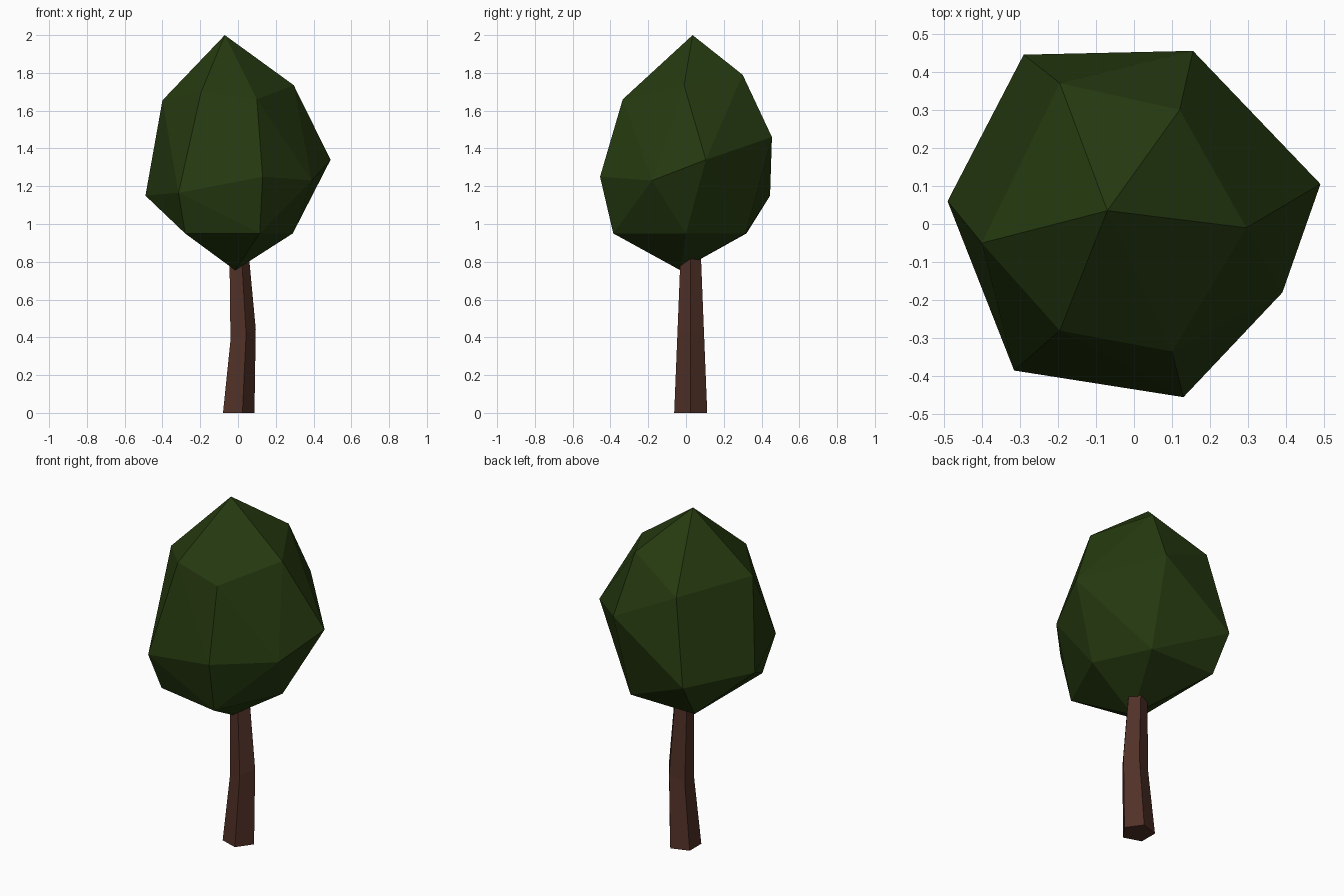
import bpy, bmesh
from math import cos, sin, tau

cube = bpy.data.objects.get("Cube")
if cube:
    bpy.data.objects.remove(cube, do_unlink=True)


def make_material(name, rgb):
    mat = bpy.data.materials.new(name)
    mat.use_nodes = True
    color = (*rgb, 1.0)
    mat.diffuse_color = color
    bsdf = mat.node_tree.nodes["Principled BSDF"]
    bsdf.inputs["Base Color"].default_value = color
    bsdf.inputs["Roughness"].default_value = 0.9
    return mat


def make_object(name, bm, mat):
    bmesh.ops.recalc_face_normals(bm, faces=bm.faces)
    mesh = bpy.data.meshes.new(name)
    bm.to_mesh(mesh)
    bm.free()
    mesh.materials.append(mat)
    obj = bpy.data.objects.new(name, mesh)
    bpy.context.collection.objects.link(obj)
    return obj


leaf_green = make_material("leaf green", (0.019, 0.042, 0.005))
bark_brown = make_material("bark brown", (0.082, 0.030, 0.020))

# Crown: faceted hull around a tip, three irregular rings and a bottom point
apex = [(-0.07, 0.035, 2.0)]
upper_ring = [(-0.40, -0.05, 1.655), (-0.195, 0.37, 1.63), (0.12, 0.30, 1.79),
              (0.295, -0.01, 1.735), (0.10, -0.335, 1.66), (-0.195, -0.28, 1.70)]
middle_ring = [(-0.49, 0.06, 1.15), (-0.29, 0.445, 1.15), (0.155, 0.455, 1.46),
               (0.49, 0.105, 1.34), (0.39, -0.18, 1.23), (0.13, -0.455, 1.25),
               (-0.315, -0.385, 1.165)]
lower_ring = [(0.29, 0.0, 0.95), (0.14, 0.315, 0.95), (-0.28, 0.32, 0.95),
              (-0.28, -0.31, 0.95), (0.115, -0.385, 0.95)]
bottom = [(-0.015, -0.03, 0.755)]

bm = bmesh.new()
for point in apex + upper_ring + middle_ring + lower_ring + bottom:
    bm.verts.new(point)
bmesh.ops.convex_hull(bm, input=bm.verts)
make_object("crown", bm, leaf_green)

# Trunk: five-sided, tapering, bent at the middle; (centre x, z, radius, tilt)
SIDES = 5
sections = [(-0.005, 0.0, 0.092, 0.0), (0.02, 0.41, 0.074, 0.45), (0.0, 0.85, 0.056, 0.0)]
bm = bmesh.new()
rings = []
for cx, z, radius, tilt in sections:
    ring = []
    for i in range(SIDES):
        dx = radius * cos(tau * i / SIDES)
        dy = radius * sin(tau * i / SIDES)
        ring.append(bm.verts.new((cx + dx, 0.025 + dy, z + tilt * dx)))
    rings.append(ring)
for low, high in zip(rings, rings[1:]):
    for i in range(SIDES):
        j = (i + 1) % SIDES
        bm.faces.new((low[i], low[j], high[j], high[i]))
bm.faces.new(rings[0])
bm.faces.new(rings[-1])
make_object("trunk", bm, bark_brown)
